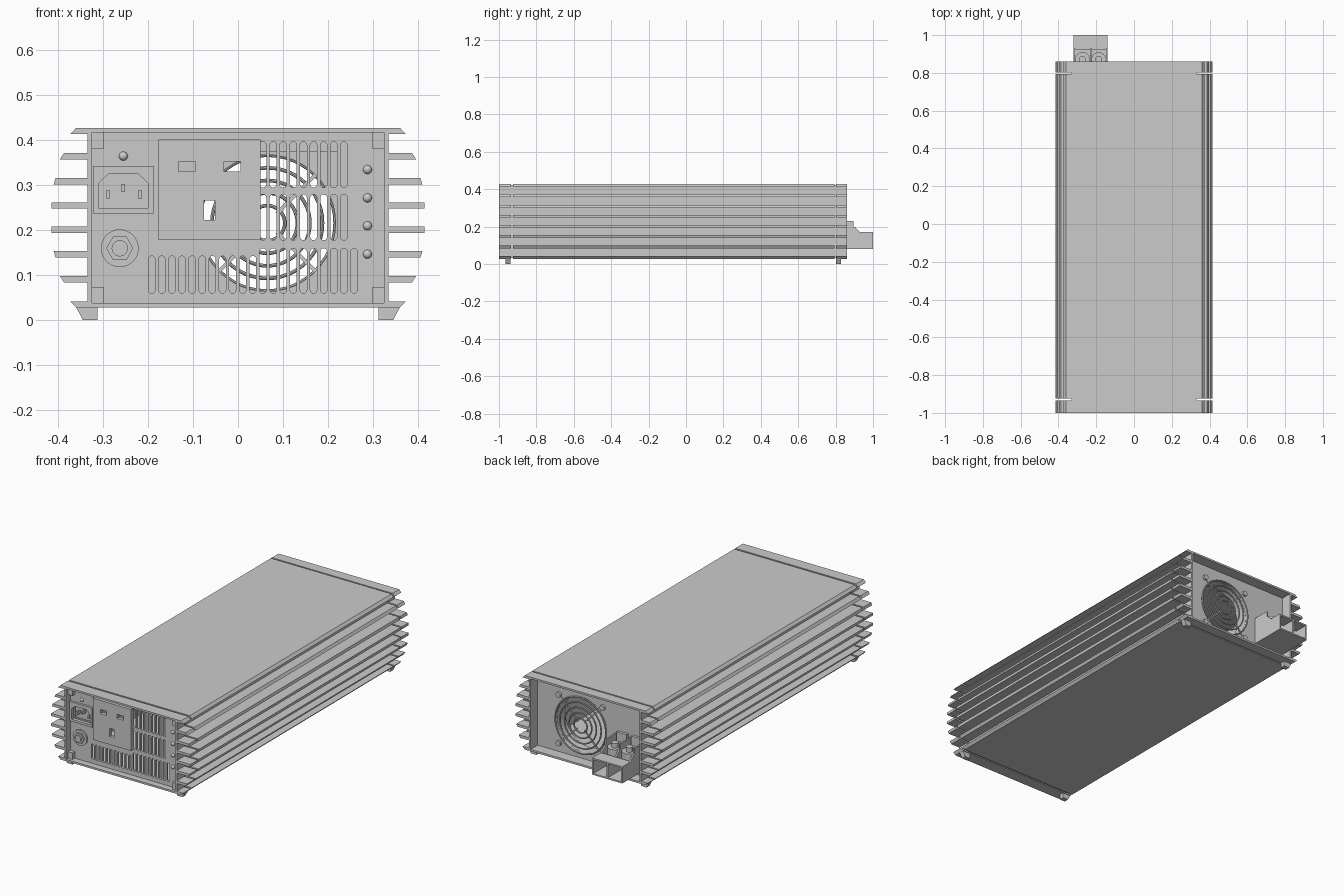
import bpy, bmesh
from math import pi, sin, cos
from mathutils import Matrix

if "Cube" in bpy.data.objects:
    bpy.data.objects.remove(bpy.data.objects["Cube"])


def finish(name, me, smooth=False):
    ob = bpy.data.objects.new(name, me)
    bpy.context.collection.objects.link(ob)
    if smooth:
        bpy.context.view_layer.objects.active = ob
        ob.select_set(True)
        bpy.ops.object.shade_smooth_by_angle()
        ob.select_set(False)
    return ob


def extrude(name, loops, a, b, axis='Y', smooth=False):
    """Fill nested outlines (later loops are holes) and extrude from a to b."""
    cu = bpy.data.curves.new(name + "_outline", 'CURVE')
    cu.dimensions, cu.fill_mode, cu.extrude = '2D', 'BOTH', (b - a) / 2
    for pts in loops:
        s = cu.splines.new('POLY')
        s.points.add(len(pts) - 1)
        for p, (u, v) in zip(s.points, pts):
            p.co = (u, v, 0, 1)
        s.use_cyclic_u, s.use_smooth = True, False
    tmp = bpy.data.objects.new(name + "_tmp", cu)
    bpy.context.collection.objects.link(tmp)
    deps = bpy.context.evaluated_depsgraph_get()
    me = bpy.data.meshes.new_from_object(tmp.evaluated_get(deps))
    bpy.data.objects.remove(tmp)
    m = (a + b) / 2
    if axis == 'Y':
        me.transform(Matrix.Translation((0, m, 0)) @ Matrix.Rotation(pi / 2, 4, 'X'))
    else:
        me.transform(Matrix.Translation((m, 0, 0)) @ Matrix.Rotation(pi / 2, 4, 'Z') @ Matrix.Rotation(pi / 2, 4, 'X'))
    bm = bmesh.new()
    bm.from_mesh(me)
    bmesh.ops.remove_doubles(bm, verts=bm.verts, dist=1e-5)
    bmesh.ops.recalc_face_normals(bm, faces=bm.faces)
    bm.to_mesh(me)
    bm.free()
    return finish(name, me, smooth)


def rect(x0, x1, z0, z1):
    return [(x0, z0), (x1, z0), (x1, z1), (x0, z1)]


def circle(x, z, r, n=32):
    return [(x + r * cos(2 * pi * i / n), z + r * sin(2 * pi * i / n)) for i in range(n)]


def slot(x, z0, z1, r=0.0075, n=6):
    lo = [(x - r * cos(pi * i / n), z0 + r - r * sin(pi * i / n)) for i in range(n + 1)]
    hi = [(x + r * cos(pi * i / n), z1 - r + r * sin(pi * i / n)) for i in range(n + 1)]
    return lo + hi


def box(name, x0, x1, y0, y1, z0, z1):
    return extrude(name, [rect(x0, x1, z0, z1)], y0, y1)


def disc(name, x, z, r, y0, y1, n=32):
    return extrude(name, [circle(x, z, r, n)], y0, y1, smooth=n > 8)


# finned extrusion profile: fin tips follow a convex envelope
fins = [(0.035, 0.373, 0.013), (0.091, 0.396, 0.009), (0.147, 0.41, 0.004), (0.201, 0.415, 0)]
WALL, T = 0.335, 0.007
right = []
for z, tip, s in fins:
    right += [(WALL, z - T), (tip - s, z - T), (tip, z + T), (WALL, z + T)]
right += [(x, 0.456 - z) for x, z in reversed(right)]
profile = right + [(-x, z) for x, z in reversed(right)]
bore = rect(-0.325, 0.325, 0.038, 0.418)

# case: two end frames and a long middle, with narrow gaps
for name, a, b in (("front_frame", -1, -0.935), ("case_middle", -0.925, 0.795), ("rear_frame", 0.803, 0.86)):
    extrude(name, [profile, bore], a, b)
for name, y in (("front_joint", -0.93), ("rear_joint", 0.799)):
    extrude(name, [rect(-0.33, 0.33, 0.033, 0.423), bore], y - 0.006, y + 0.006)

# feet
for side in (-1, 1):
    for end, y in (("front", -0.965), ("rear", 0.803)):
        foot = [(0.36, 0.029), (0.345, 0), (0.312, 0), (0.312, 0.029)]
        extrude(end + "_foot", [[(side * x, z) for x, z in foot]], y, y + 0.026)

# front panel with vent slots and openings behind the sockets
FP = -0.965
slots = []
for k in range(21):
    x = -0.192 + 0.0225 * k
    slots.append(slot(x, 0.06, 0.16 if k > 10 else 0.143))
    if 11 <= k <= 19:
        slots += [slot(x, 0.295, 0.397), slot(x, 0.178, 0.28)]
extrude("front_panel", [bore, rect(-0.165, 0.035, 0.195, 0.39), rect(-0.312, -0.197, 0.247, 0.333)] + slots,
        FP, FP + 0.012)

# mains outlet plate
extrude("outlet_plate", [rect(-0.177, 0.05, 0.178, 0.402), rect(-0.132, -0.095, 0.331, 0.353),
                         rect(-0.031, 0.006, 0.331, 0.353), rect(-0.076, -0.051, 0.223, 0.266)], FP - 0.02, FP)

# mains inlet: plate, chamfered recess, floor and pins
recess = [(-0.31, 0.25), (-0.2, 0.25), (-0.2, 0.305), (-0.222, 0.325), (-0.288, 0.325), (-0.31, 0.305)]
extrude("inlet_plate", [rect(-0.322, -0.187, 0.237, 0.343), recess], FP - 0.012, FP)
box("inlet_floor", -0.315, -0.194, FP + 0.03, FP + 0.04, 0.244, 0.336)
for x, z in ((-0.29, 0.28), (-0.255, 0.294), (-0.218, 0.28)):
    box("inlet_pin", x - 0.004, x + 0.004, FP, FP + 0.031, z - 0.009, z + 0.009)

# circuit breaker button
disc("breaker_collar", -0.263, 0.16, 0.042, FP - 0.008, FP)
disc("breaker_nut", -0.263, 0.16, 0.03, FP - 0.016, FP - 0.007, 6)
disc("breaker_button", -0.263, 0.16, 0.018, FP - 0.025, FP - 0.015)

# indicator lamps
for x, z in ((0.288, 0.335), (0.288, 0.272), (0.288, 0.21), (0.288, 0.147), (-0.255, 0.365)):
    me = bpy.data.meshes.new("lamp")
    bm = bmesh.new()
    bmesh.ops.create_uvsphere(bm, u_segments=16, v_segments=8, radius=0.01,
                              matrix=Matrix.Translation((x, FP, z)))
    bm.to_mesh(me)
    bm.free()
    finish("lamp", me, True)

# front corner blocks
for sx in (-1, 1):
    for z in (0.038, 0.382):
        x0, x1 = sorted((sx * 0.298, sx * 0.325))
        box("corner_block", x0, x1, FP - 0.02, FP, z, z + 0.036)

# rear panel and fan shroud
FX, FZ, FR, RP = 0.065, 0.216, 0.152, 0.80
extrude("rear_panel", [bore, circle(FX, FZ, FR, 48)], RP - 0.012, RP, smooth=True)
extrude("fan_shroud", [rect(FX - 0.16, FX + 0.16, FZ - 0.16, FZ + 0.16), circle(FX, FZ, FR, 48)],
        RP - 0.08, RP - 0.013, smooth=True)

# wire fan guard: rings, diagonal spokes and screws
for r in (0.151, 0.123, 0.095, 0.067, 0.039):
    bpy.ops.mesh.primitive_torus_add(location=(FX, RP + 0.006, FZ), rotation=(pi / 2, 0, 0), major_radius=r,
                                     minor_radius=0.004, major_segments=48, minor_segments=8)
    bpy.context.object.name = "guard_ring"
    bpy.ops.object.shade_smooth_by_angle()
    bpy.context.object.select_set(False)
for i in range(4):
    t = pi / 4 + i * pi / 2
    c, s, w = cos(t), sin(t), 0.004
    spoke = [(FX + r * c - k * s, FZ + r * s + k * c) for r, k in ((0.03, -w), (0.185, -w), (0.185, w), (0.03, w))]
    extrude("guard_spoke", [spoke], RP, RP + 0.005)
    disc("guard_screw", FX + 0.185 * c, FZ + 0.185 * s, 0.014, RP, RP + 0.012, 20)

# rear terminal covers: side walls, floor, hood and terminal posts
side = [(RP, 0.08), (1, 0.08), (1, 0.17), (0.93, 0.17), (0.905, 0.195), (0.895, 0.2), (0.895, 0.23), (RP, 0.23)]
for x in (-0.32, -0.234, -0.148):
    extrude("terminal_wall", [side], x, x + 0.008, 'X')
box("terminal_floor", -0.312, -0.148, RP, 1, 0.08, 0.088)
box("terminal_hood", -0.312, -0.148, 0.925, 1, 0.162, 0.17)
for x in (-0.273, -0.187):
    me = bpy.data.meshes.new("terminal_post")
    bm = bmesh.new()
    for r, h, z in ((0.038, 0.107, 0.1415), (0.018, 0.025, 0.207)):
        bmesh.ops.create_cone(bm, cap_ends=True, segments=32, radius1=r, radius2=r, depth=h,
                              matrix=Matrix.Translation((x, 0.872, z)))
    bm.to_mesh(me)
    bm.free()
    finish("terminal_post", me, True)
    box("terminal_bracket", x - 0.03, x + 0.03, RP, RP + 0.015, 0.195, 0.245)
